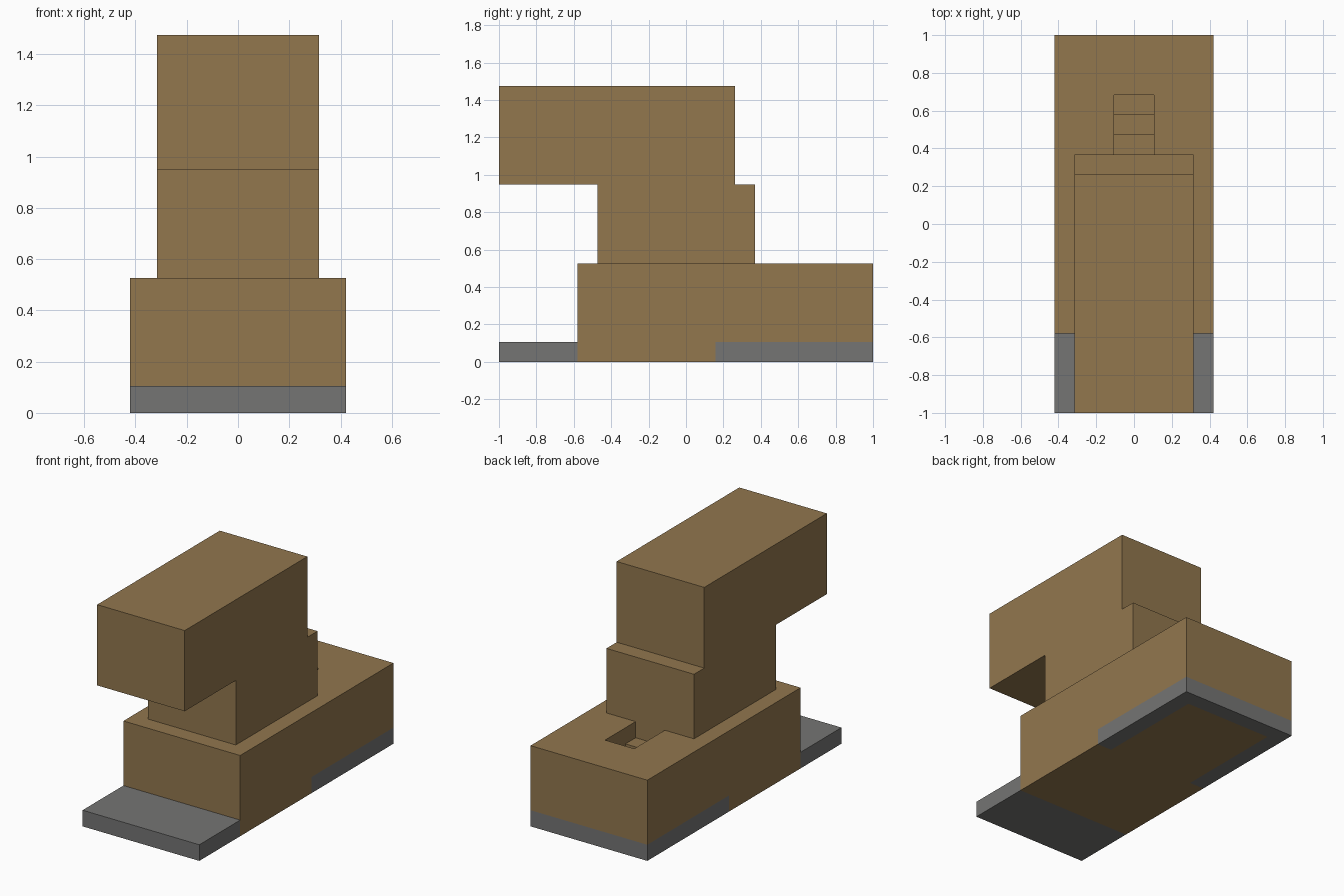
import bpy, bmesh
from mathutils import Vector

if "Cube" in bpy.data.objects:
    bpy.data.objects.remove(bpy.data.objects["Cube"])

U = 2 / 19  # block size: everything sits on this grid


def material(name, rgb):
    m = bpy.data.materials.new(name)
    m.diffuse_color = (*rgb, 1)
    m.use_nodes = True
    m.node_tree.nodes["Principled BSDF"].inputs["Base Color"].default_value = m.diffuse_color
    return m


tan = material("tan_wood", (0.287, 0.184, 0.076))
grey = material("grey_metal", (0.178, 0.178, 0.174))


def prism(name, profile, half_width, mats):
    """Extrude a (y, z) side profile across x, in grid units."""
    bm = bmesh.new()
    face = bm.faces.new([bm.verts.new((-half_width * U, y * U, z * U)) for y, z in profile])
    ext = bmesh.ops.extrude_face_region(bm, geom=[face])
    moved = [v for v in ext["geom"] if isinstance(v, bmesh.types.BMVert)]
    bmesh.ops.translate(bm, verts=moved, vec=(2 * half_width * U, 0, 0))
    bmesh.ops.recalc_face_normals(bm, faces=bm.faces)
    me = bpy.data.meshes.new(name)
    bm.to_mesh(me)
    bm.free()
    for m in mats:
        me.materials.append(m)
    ob = bpy.data.objects.new(name, me)
    bpy.context.collection.objects.link(ob)
    return ob


def rect(y0, y1, z0, z1):
    return [(y0, z0), (y1, z0), (y1, z1), (y0, z1)]


# Base block, with a grey rim around its lower rear edge
base = prism("base", rect(-5.5, 9.5, 0, 5), 4, [tan, grey])
bm = bmesh.new()
bm.from_mesh(base.data)
cuts = [((3, 0, 0), (1, 0, 0)), ((-3, 0, 0), (1, 0, 0)), ((0, 1.5, 0), (0, 1, 0)),
        ((0, 8.5, 0), (0, 1, 0)), ((0, 0, 1), (0, 0, 1))]
for co, no in cuts:
    bmesh.ops.bisect_plane(bm, geom=bm.verts[:] + bm.edges[:] + bm.faces[:],
                           plane_co=Vector(co) * U, plane_no=no)
for f in bm.faces:
    c = f.calc_center_median() / U
    f.material_index = int(c.z < 1 and c.y > 1.5 and (abs(c.x) > 3 or c.y > 8.5))
bm.to_mesh(base.data)
bm.free()

# Stepped slot sunk into the base behind the neck
slot = prism("slot_cutter", [(3.5, 6), (3.5, 4), (4.5, 4), (4.5, 3), (5.5, 3),
                             (5.5, 2), (6.5, 2), (6.5, 6)], 1, [tan])
mod = base.modifiers.new("slot", 'BOOLEAN')
mod.operation = 'DIFFERENCE'
mod.solver = 'EXACT'
mod.object = slot
bpy.context.view_layer.objects.active = base
bpy.ops.object.modifier_apply(modifier=mod.name)
bpy.data.objects.remove(slot)

# Front plate
prism("front_plate", rect(-9.5, -5.5, 0, 1), 4, [grey])

# Neck and overhanging head as one stepped profile
prism("neck_and_head", [(-4.5, 5), (3.5, 5), (3.5, 9), (2.5, 9), (2.5, 14),
                        (-9.5, 14), (-9.5, 9), (-4.5, 9)], 3, [tan])
